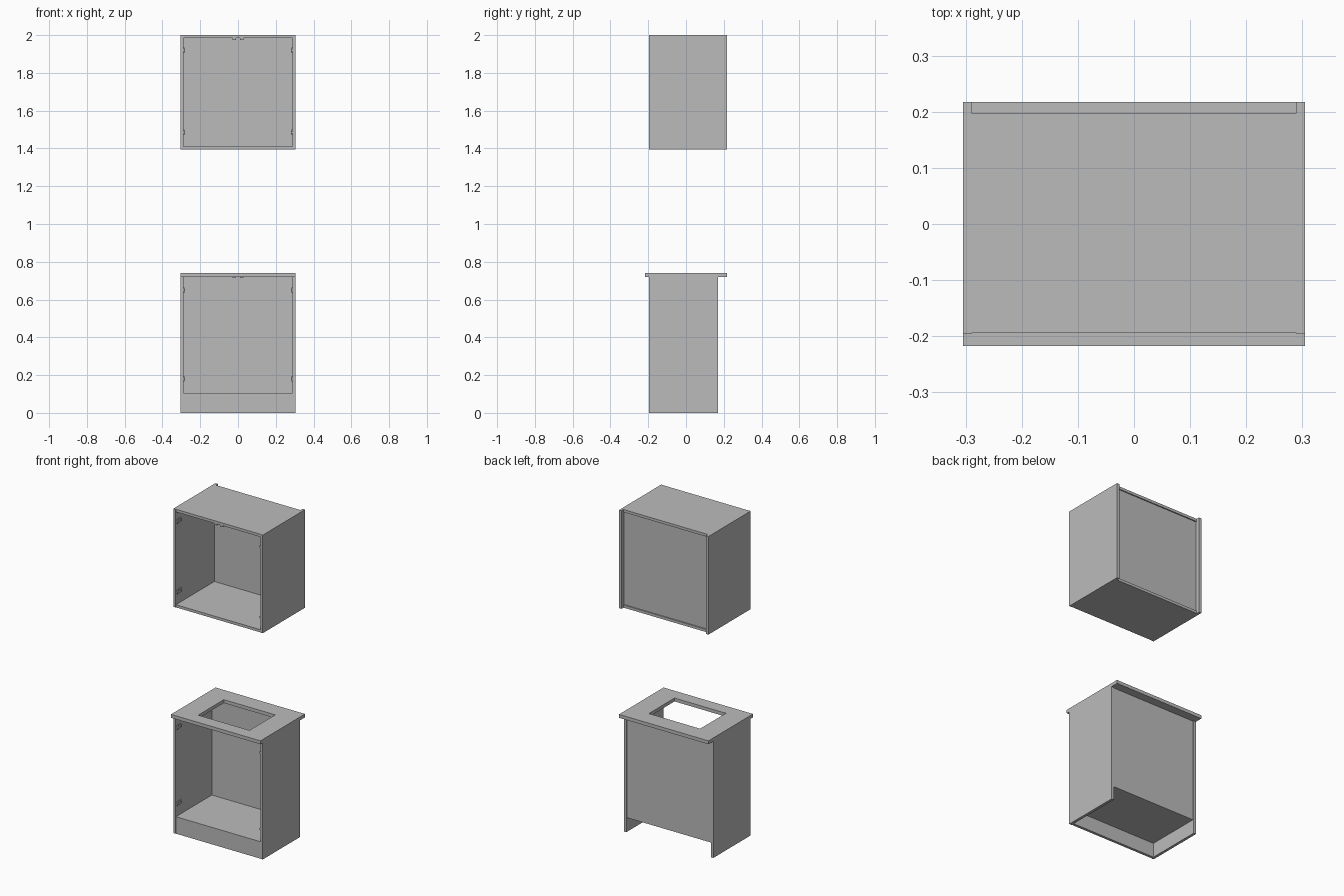
import bpy
import bmesh

if "Cube" in bpy.data.objects:
    bpy.data.objects.remove(bpy.data.objects["Cube"], do_unlink=True)

grey = bpy.data.materials.new("plain_grey")
grey.use_nodes = True
grey.diffuse_color = (0.5, 0.5, 0.5, 1)
grey.node_tree.nodes["Principled BSDF"].inputs["Base Color"].default_value = (0.5, 0.5, 0.5, 1)


def box(name, xs, ys, zs):
    """Axis-aligned board given by its extents."""
    bm = bmesh.new()
    bmesh.ops.create_cube(bm, size=1)
    for v in bm.verts:
        v.co = [r[0] if c < 0 else r[1] for c, r in zip(v.co, (xs, ys, zs))]
    mesh = bpy.data.meshes.new(name)
    bm.to_mesh(mesh)
    bm.free()
    mesh.materials.append(grey)
    obj = bpy.data.objects.new(name, mesh)
    bpy.context.collection.objects.link(obj)
    return obj


W, T = 0.305, 0.0165       # half width and board thickness
IN = W - T                 # half width between the side panels
FRONT = -0.195
SIDES = (("right", -1), ("left", 1))


def carcass(prefix, z0, z1, floor, side_back, board_back, back_y, hinge_heights, ceiling, catch_drop):
    # side panels with two hinges each
    for side, s in SIDES:
        box(f"{prefix}_{side}_side", sorted((s * IN, s * W)), (FRONT, side_back), (z0, z1))
        for i, h in enumerate(hinge_heights):
            box(f"{prefix}_{side}_hinge_plate_{i}", sorted((s * (IN - 0.004), s * IN)),
                (FRONT + 0.015, FRONT + 0.05), (h - 0.014, h + 0.014))
            box(f"{prefix}_{side}_hinge_arm_{i}", sorted((s * (IN - 0.009), s * IN)),
                (FRONT + 0.005, FRONT + 0.05), (h - 0.006, h + 0.006))
        # door catch under the ceiling
        box(f"{prefix}_{side}_catch", sorted((s * 0.01, s * 0.03)),
            (FRONT + 0.005, FRONT + 0.03), (ceiling - catch_drop, ceiling))
    # floor board and back panel
    box(f"{prefix}_floor", (-IN, IN), (FRONT + 0.002, board_back), (floor, floor + T))
    box(f"{prefix}_back", (-IN, IN), (back_y - 0.008, back_y), (floor + T / 2, ceiling))


# wall cabinet
carcass("upper", 1.395, 2.0, 1.395, 0.217, 0.197, 0.19, (1.92, 1.485), 2.0 - T, 0.01)
box("upper_top", (-IN, IN), (FRONT + 0.002, 0.197), (2.0 - T, 2.0))

# base cabinet
carcass("lower", 0, 0.719, 0.088, 0.17, 0.165, 0.165, (0.65, 0.18), 0.719, 0.006)
box("kick_board", (-IN, IN), (FRONT + 0.002, FRONT + 0.002 + T), (0, 0.088))

# worktop with a rectangular sink opening
worktop = box("worktop", (-W, W), (-0.217, 0.217), (0.719, 0.74))
cutter = box("sink_cutter", (-0.175, 0.175), (-0.138, 0.112), (0.6, 0.8))
cutter.hide_render = True
cutter.hide_viewport = True
cut = worktop.modifiers.new("sink_opening", "BOOLEAN")
cut.operation = "DIFFERENCE"
cut.solver = "EXACT"
cut.object = cutter
